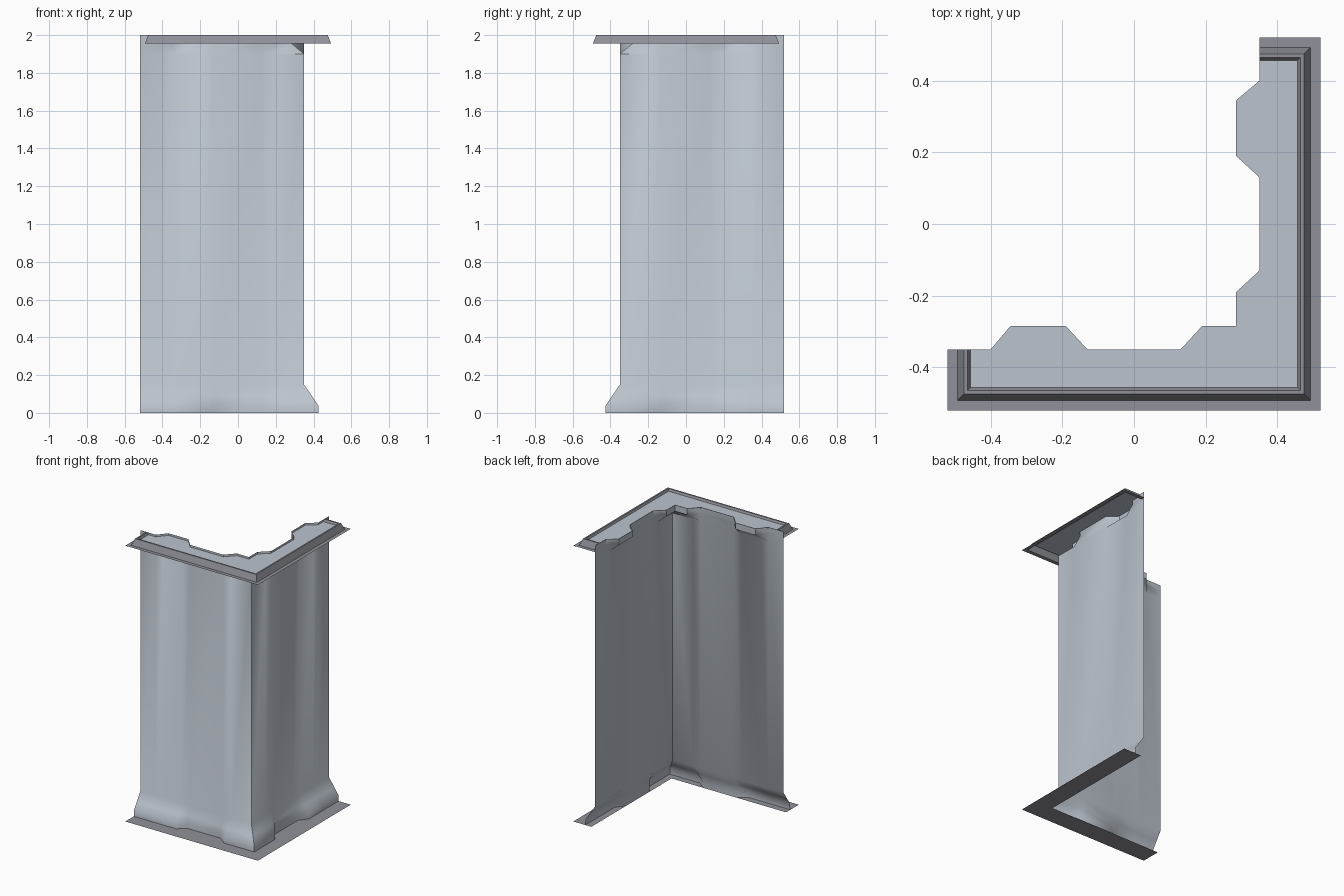
import bpy, math

if "Cube" in bpy.data.objects:
    bpy.data.objects.remove(bpy.data.objects["Cube"])


def material(name, rgb):
    m = bpy.data.materials.new(name)
    m.diffuse_color = (*rgb, 1)
    m.use_nodes = True
    m.node_tree.nodes["Principled BSDF"].inputs["Base Color"].default_value = m.diffuse_color
    return m


PANEL = material("pale panel grey", (0.50, 0.55, 0.61))
TRIM = material("dark trim grey", (0.28, 0.285, 0.32))


def build(name, verts, faces, mat, smooth=False):
    me = bpy.data.meshes.new(name)
    me.from_pydata(verts, [], faces)
    me.materials.append(mat)
    ob = bpy.data.objects.new(name, me)
    bpy.context.collection.objects.link(ob)
    if smooth:
        bpy.ops.object.select_all(action='DESELECT')
        bpy.context.view_layer.objects.active = ob
        ob.select_set(True)
        bpy.ops.object.shade_smooth_by_angle(angle=math.radians(40))
    return ob


def sheet(name, rows, mat, smooth=False):
    """Skin a list of equally long point rows, bottom/outside first."""
    n = len(rows[0])
    faces = [(r * n + i, r * n + i + 1, (r + 1) * n + i + 1, (r + 1) * n + i)
             for r in range(len(rows) - 1) for i in range(n - 1)]
    return build(name, [p for row in rows for p in row], faces, mat, smooth)


def corner_row(z, depth, notch_mid, notch_sides, start=-0.52):
    """Plan line of both legs; the second leg mirrors the first over the corner diagonal."""
    b, m, s = depth, notch_mid, notch_sides
    leg = [(start, b), (-0.40, b), (-0.345, s), (-0.19, s), (-0.13, m),
           (0.13, m), (0.19, s)]
    first = [(u, -d, z) for u, d in leg]
    second = [(d, -u, z) for u, d in reversed(leg)]
    return first + [(s, -s, z)] + second


# Wall: flared skirt with a middle notch, upper edge with recesses at the sides and corner
sections = [
    (0.00, 0.425, 0.378, 0.425),
    (0.04, 0.425, 0.378, 0.425),
    (0.09, 0.391, 0.376, 0.391),
    (0.15, 0.35, 0.35, 0.35),
    (1.90, 0.35, 0.35, 0.35),
    (1.955, 0.35, 0.35, 0.285),
    (2.00, 0.35, 0.35, 0.285),
]
sheet("corner_wall", [corner_row(*s) for s in sections], PANEL, smooth=True)


# Top trim: flat flange, sloped lip and inner step swept round the outside
def trim_row(d, z):
    return [(-d, -0.35, z), (-d, -d, z), (d, -d, z), (d, d, z), (0.35, d, z)]


profile = [(0.52, 1.955), (0.493, 1.955), (0.475, 2.0), (0.464, 2.0), (0.457, 1.985)]
sheet("top_trim", [trim_row(d, z) for d, z in profile], TRIM)

# Cap: panel between the trim and the wall's notched upper edge
c, zc = 0.457, 1.985
outline = [(-c, -c, zc), (c, -c, zc), (c, c, zc)]
outline += reversed(corner_row(zc, 0.35, 0.35, 0.285, start=-c))
build("top_cap", outline, [tuple(range(len(outline)))], PANEL)

# Base flange: flat L-shaped strip on the ground
sheet("base_flange", [[(-0.52, -d, 0), (d, -d, 0), (d, 0.52, 0)] for d in (0.52, 0.378)], TRIM)
